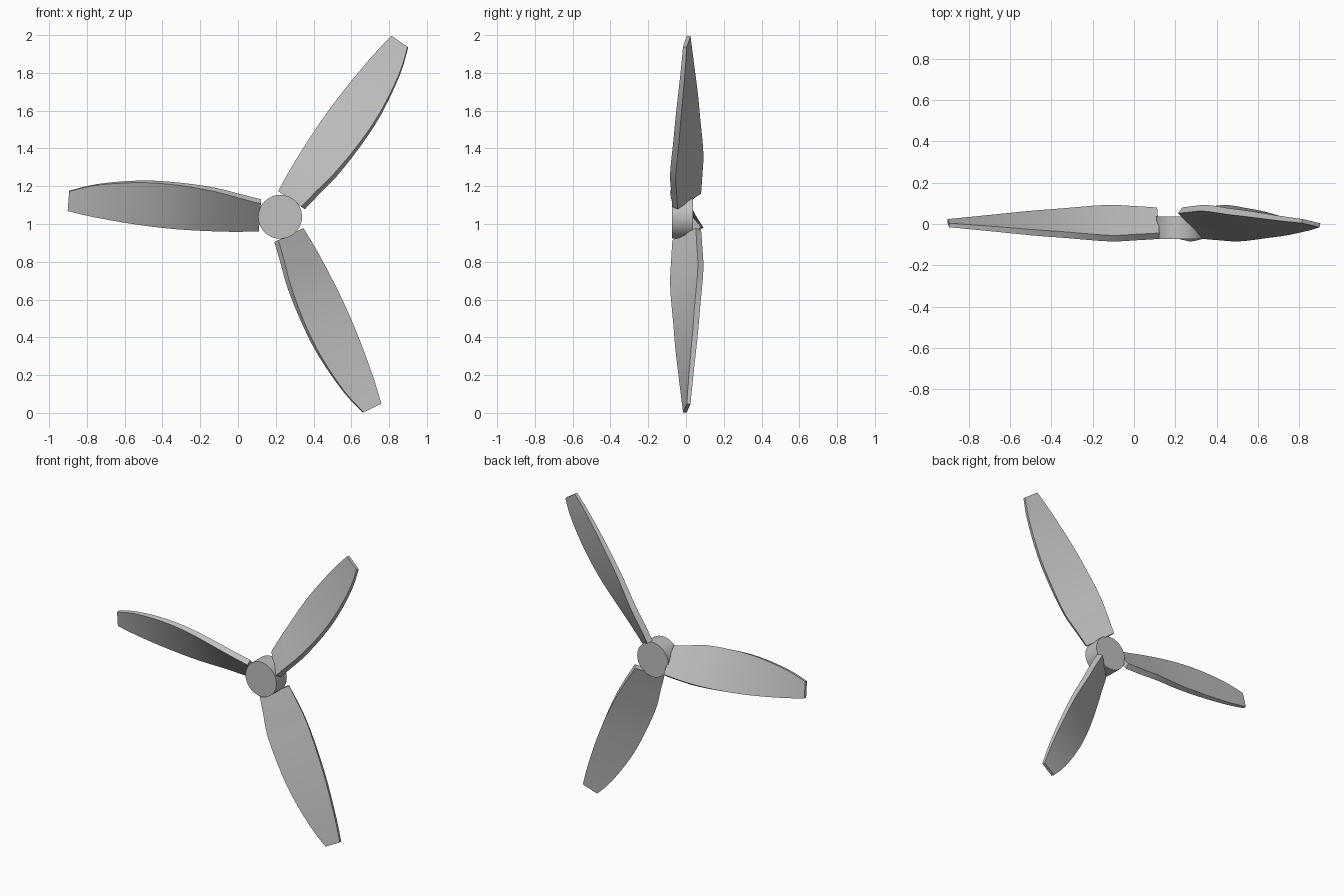
import bpy, bmesh, math
from mathutils import Matrix, Vector

if "Cube" in bpy.data.objects:
    bpy.data.objects.remove(bpy.data.objects["Cube"])

grey = bpy.data.materials.new("grey metal")
grey.use_nodes = True
grey.diffuse_color = (0.53, 0.53, 0.53, 1)
grey.node_tree.nodes["Principled BSDF"].inputs["Base Color"].default_value = (0.53, 0.53, 0.53, 1)

CENTRE = Vector((0.223, 0, 1.038))
STEPS = 3

# Blade stations: radius, half chord, twist in degrees, thickness, sweep
STATIONS = [
    (0.107, 0.096, 40, 0.037, 0.0),
    (0.22, 0.112, 37.5, 0.037, 0.004),
    (0.35, 0.128, 35, 0.036, 0.012),
    (0.55, 0.130, 26.5, 0.033, 0.017),
    (0.75, 0.120, 21, 0.030, 0.019),
    (0.98, 0.088, 14.5, 0.024, 0.012),
    (1.124, 0.053, 11, 0.020, 0.0),
]


def smooth_stations(rows):
    """Pass a Catmull-Rom curve through the stations."""
    out = []
    for i in range(len(rows) - 1):
        quad = [rows[max(i - 1, 0)], rows[i], rows[i + 1], rows[min(i + 2, len(rows) - 1)]]
        for k in range(STEPS):
            t = k / STEPS
            out.append([b + 0.5 * t * (c - a + t * (2 * a - 5 * b + 4 * c - d + t * (3 * (b - c) + d - a)))
                        for a, b, c, d in zip(*quad)])
    return out + [rows[-1]]


def finish(bm, name):
    bmesh.ops.recalc_face_normals(bm, faces=bm.faces)
    mesh = bpy.data.meshes.new(name)
    bm.to_mesh(mesh)
    bm.free()
    mesh.materials.append(grey)
    obj = bpy.data.objects.new(name, mesh)
    bpy.context.collection.objects.link(obj)
    bpy.ops.object.select_all(action='DESELECT')
    obj.select_set(True)
    bpy.context.view_layer.objects.active = obj
    bpy.ops.object.shade_smooth_by_angle(angle=math.radians(35))
    return obj


def make_blade(name, degrees):
    """Twisted slab running outward from the hub."""
    bm = bmesh.new()
    rings = []
    for r, half, twist, thick, sweep in smooth_stations(STATIONS):
        c, s = math.cos(math.radians(twist)), math.sin(math.radians(twist))
        ring = []
        for u, v in ((1, 1), (1, -1), (-1, -1), (-1, 1)):
            a, b = u * half, v * thick / 2
            ring.append(bm.verts.new((r, 0.004 - a * s + b * c, -(a * c + b * s) - sweep)))
        rings.append(ring)
    for lower, upper in zip(rings, rings[1:]):
        for k in range(4):
            n = (k + 1) % 4
            bm.faces.new((lower[k], lower[n], upper[n], upper[k]))
    bm.faces.new(rings[0])
    bm.faces.new(rings[-1])
    bm.transform(Matrix.Translation(CENTRE) @ Matrix.Rotation(-math.radians(degrees), 4, 'Y'))
    return finish(bm, name)


# Hub: short smooth cylinder along the shaft axis
bm = bmesh.new()
bmesh.ops.create_cone(bm, cap_ends=True, segments=48, radius1=0.116, radius2=0.116, depth=0.11)
bm.transform(Matrix.Translation(CENTRE + Vector((0, -0.018, 0))) @ Matrix.Rotation(math.pi / 2, 4, 'X'))
finish(bm, "hub")

# Three equal blades
for i, label in enumerate(("upper_blade", "right_blade", "lower_blade")):
    make_blade(label, 55.7 + 120 * i)
